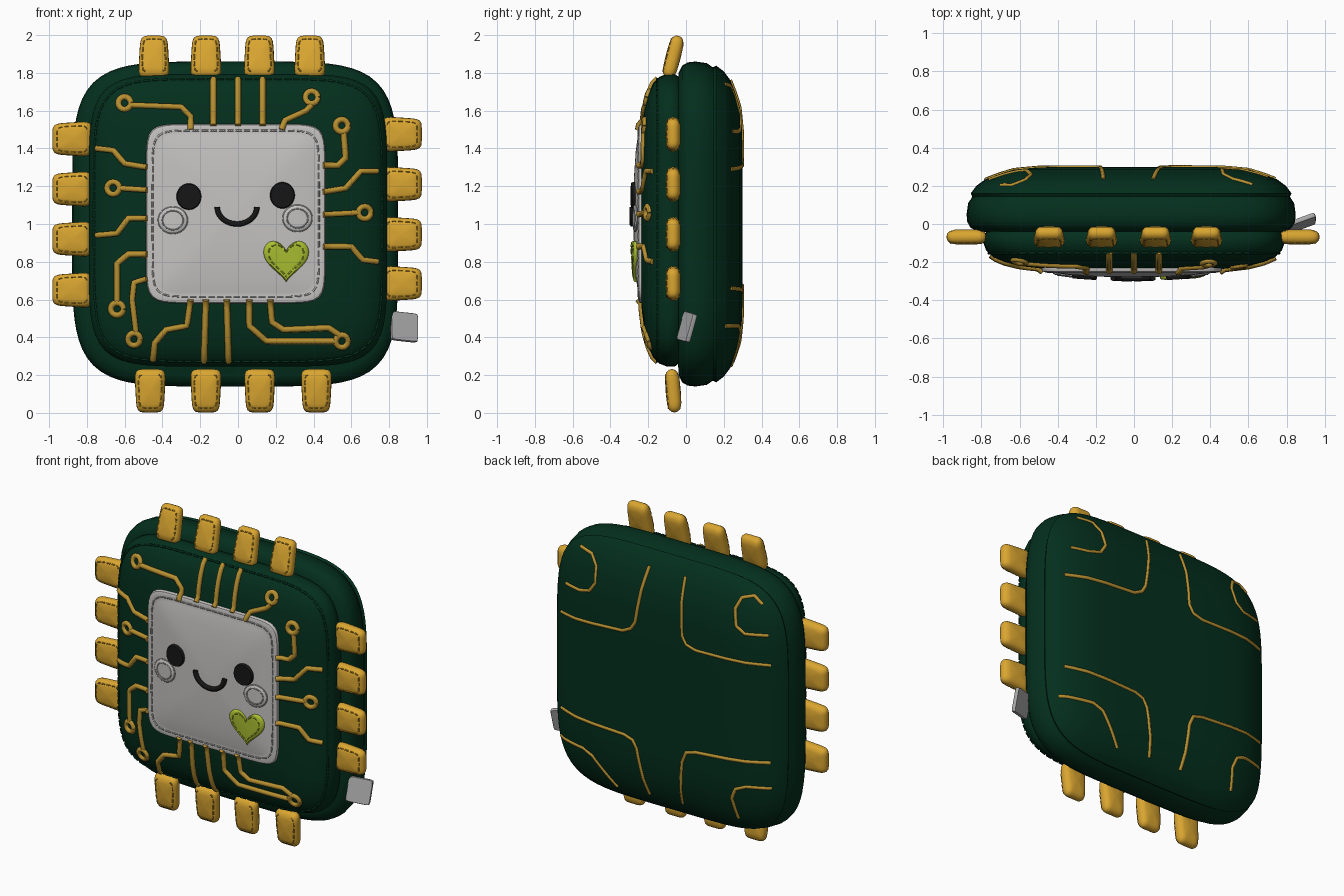
import bpy, bmesh, math
from mathutils import Matrix, Vector
from mathutils.bvhtree import BVHTree

if "Cube" in bpy.data.objects:
    bpy.data.objects.remove(bpy.data.objects["Cube"])


def material(name, r, g, b):
    m = bpy.data.materials.new(name)
    m.use_nodes = True
    m.diffuse_color = (r, g, b, 1)
    bsdf = m.node_tree.nodes["Principled BSDF"]
    bsdf.inputs["Base Color"].default_value = (r, g, b, 1)
    bsdf.inputs["Roughness"].default_value = 0.8
    return m


GREEN = material("green felt", .001, .028, .012)
GOLD = material("gold felt", .7, .38, .03)
THREAD = material("gold thread", .47, .275, .03)
BROWN = material("dark gold thread", .45, .25, .022)
GREY = material("light grey felt", .56, .55, .54)
MID_GREY = material("mid grey cloth", .4, .4, .4)
BLACK = material("black felt", .008, .008, .008)
LIME = material("lime felt", .4, .52, .03)
OLIVE = material("olive thread", .29, .4, .025)


def squircle(n, count=128):
    """Unit rounded square, counted round from +u."""
    pts = []
    for i in range(count):
        a = math.tau * i / count
        c, s = math.cos(a), math.sin(a)
        r = (abs(c) ** n + abs(s) ** n) ** (-1 / n)
        pts.append((c * r, s * r))
    return pts


def finish(obj, mat):
    obj.data.materials.append(mat)
    bpy.ops.object.select_all(action='DESELECT')
    bpy.context.view_layer.objects.active = obj
    obj.select_set(True)


def skin(name, rings, mat):
    """Closed smooth mesh through rings of 3D points."""
    bm = bmesh.new()
    loops = [[bm.verts.new(p) for p in ring] for ring in rings]
    for a, b in zip(loops, loops[1:]):
        for i in range(len(a)):
            bm.faces.new((a[i - 1], a[i], b[i], b[i - 1]))
    bm.faces.new(loops[0])
    bm.faces.new(loops[-1])
    bmesh.ops.recalc_face_normals(bm, faces=bm.faces)
    mesh = bpy.data.meshes.new(name)
    bm.to_mesh(mesh)
    bm.free()
    obj = bpy.data.objects.new(name, mesh)
    bpy.context.collection.objects.link(obj)
    finish(obj, mat)
    bpy.ops.object.shade_smooth_by_angle(angle=math.radians(50))
    return obj


def loft(name, profile, size, n, place, mat, taper=0, count=128):
    """Stack rounded squares along local y; profile holds (depth, scale)."""
    shape = squircle(n, count)
    rings = [[place @ Vector((u * s * size[0] * (1 - taper * v * s), d, v * s * size[1]))
              for u, v in shape] for d, s in profile]
    return skin(name, rings, mat)


# Cushion body: wide back half, smaller padded front panel, face plate
back = loft("back_cushion", [(-.045, .7), (-.04, .93), (-.02, .975), (.01, .995), (.05, 1),
            (.11, .99), (.135, .97), (.145, .965), (.16, .975), (.2, .94), (.235, .885),
            (.26, .81), (.285, .72), (.297, .58), (.3, .35), (.3, .05)],
            (.863, .86), 5, Matrix.Translation((-.015, 0, 1)), GREEN)
front = loft("front_cushion", [(0, .93), (-.03, .97), (-.06, 1), (-.1, 1), (-.14, .98),
             (-.175, .935), (-.2, .86), (-.22, .76), (-.235, .6), (-.24, .3), (-.24, .05)],
             (.79, .775), 6, Matrix.Translation((0, 0, 1.02)), GREEN)
plate = loft("face_plate", [(-.2, .99), (-.235, 1), (-.248, .99), (-.254, .95), (-.25, .92),
             (-.254, .88), (-.266, .7), (-.275, .42), (-.28, .05)],
             (.475, .475), 10, Matrix.Translation((-.012, 0, 1.055)), GREY)

# Combined surface on which details are laid
verts, polys = [], []
for part in (back, front, plate):
    start = len(verts)
    verts += [v.co.copy() for v in part.data.vertices]
    polys += [[start + i for i in p.vertices] for p in part.data.polygons]
surface = BVHTree.FromPolygons(verts, polys)


def lay(x, z, lift=0, side=-1):
    hit = surface.ray_cast(Vector((x, side, z)), Vector((0, -side, 0)))[0]
    return Vector((x, (hit.y if hit else 0) + side * lift, z))


def resample(path, step):
    out = [Vector(path[0])]
    for a, b in zip(path, path[1:]):
        a, b = Vector(a), Vector(b)
        k = max(1, round((b - a).length / step))
        out += [a.lerp(b, i / k) for i in range(1, k + 1)]
    return out


def drape(path, lift=.001, side=-1):
    return [lay(p.x, p.y, lift, side) for p in resample(path, .025)]


def hundredths(path):
    return [(x / 100, z / 100) for x, z in path]


def dashes(path, dash=.036, gap=.012):
    pts = resample(path, .006)
    on, period = round(dash / .006), round((dash + gap) / .006)
    return [pts[i:i + on + 1:2] for i in range(0, len(pts) - on, period)]


def tubes(name, paths, radius, mat):
    curve = bpy.data.curves.new(name, 'CURVE')
    curve.dimensions = '3D'
    curve.bevel_depth = radius
    curve.bevel_resolution = 1
    curve.use_fill_caps = True
    for path in paths:
        spline = curve.splines.new('POLY')
        spline.points.add(len(path) - 1)
        for sp, p in zip(spline.points, path):
            sp.co = (*p, 1)
    obj = bpy.data.objects.new(name, curve)
    bpy.context.collection.objects.link(obj)
    finish(obj, mat)
    bpy.ops.object.convert(target='MESH')
    bpy.ops.object.shade_smooth()


def oval(x, z, rx, rz, count=32):
    return [(x + rx * math.cos(math.tau * i / count), z + rz * math.sin(math.tau * i / count))
            for i in range(count)]


def closed(pts):
    return pts + pts[:1]


def scaled(pts, x, z, s):
    return [(x + (px - x) * s, z + (pz - z) * s) for px, pz in pts]


def patch(name, pts, x, z, thick, mat):
    """Padded patch following the surface."""
    steps = [(1, -.01), (1, thick * .5), (.93, thick), (.6, thick), (.1, thick)]
    skin(name, [[lay(px, pz, lift) for px, pz in scaled(pts, x, z, s)] for s, lift in steps], mat)


# Seam stitching around front panel and face plate
edge = [(u * .762, 1.02 + v * .748) for u, v in squircle(6)]
tubes("panel_stitches", dashes(drape(closed(edge))), .007, GREEN)
edge = [(-.012 + u * .44, 1.055 + v * .44) for u, v in squircle(10)]
tubes("plate_stitches", dashes(drape(closed(edge))), .005, MID_GREY)

# Front circuit traces, in hundredths of a unit, and their end rings
top = [[(-57, 163), (-30, 162), (-25, 157), (-25, 150)], [(-13, 177), (-13, 152)],
       [(0, 177), (0, 152)], [(13, 177), (13, 152)],
       [(39, 163), (36, 160), (25, 155), (23, 150)]]
right = [[(56, 148), (57, 135), (53, 131), (45, 131)], [(74, 128), (65, 128), (57, 119), (45, 117)],
         [(64, 106), (45, 105)], [(74, 80), (66, 81), (60, 88), (45, 88)]]
left = [[(-75, 140), (-66, 139), (-60, 132), (-48, 130)], [(-63, 119), (-48, 118)],
        [(-75, 94), (-64, 95), (-58, 103), (-48, 103)],
        [(-64, 58), (-64, 79), (-58, 84), (-48, 84)], [(-54, 43), (-56, 60), (-55, 69), (-48, 71)]]
bottom = [[(-45, 28), (-44, 37), (-38, 44), (-27, 46), (-25, 60)], [(-18, 27), (-17, 60)],
          [(-5, 27), (-6, 60)], [(6, 60), (6, 46), (15, 38), (51, 38)],
          [(17, 60), (18, 48), (24, 44), (48, 45), (54, 41)]]
ends = [(-60, 164), (-66, 119), (-64, 55), (-55, 39), (39, 167), (55, 152), (67, 106), (55, 38)]
paths = [drape(hundredths(p)) for p in top + right + left + bottom]
paths += [drape(closed(oval(x, z, .033, .033, 16))) for x, z in hundredths(ends)]
tubes("front_traces", paths, .017, THREAD)

# Back traces: one bent line and one corner loop per quarter
lines = [[(10, 176), (16, 140), (19, 135), (25, 132), (74, 129)],
         [(-16, 176), (-18, 140), (-21, 135), (-28, 133), (-78, 134)],
         [(9, 27), (15, 57), (18, 62), (24, 64), (74, 66)],
         [(-15, 27), (-18, 57), (-21, 64), (-28, 66), (-78, 70)]]
loops = [[(62, 174), (52, 173), (47, 167), (46, 157), (50, 151), (58, 149), (70, 149)],
         [(-76, 153), (-62, 152), (-56, 156), (-54, 166), (-57, 173), (-64, 175), (-70, 171)],
         [(76, 46), (55, 46), (48, 43), (42, 36), (33, 25)],
         [(-55, 28), (-53, 42), (-56, 49), (-63, 52), (-78, 53)]]
tubes("back_traces", [drape(hundredths(p), -.003, 1) for p in lines + loops], .012, THREAD)

# Contact pins: plump tapered pads with stitching on the front
PAD = [(-.04, .05), (-.038, .6), (-.03, .85), (-.016, .97), (0, 1),
       (.016, .97), (.03, .85), (.038, .6), (.04, .05)]
pins = [("top", x, 1.885, 0, -.25) for x in (-.445, -.17, .113, .38)]
pins += [("bottom", x, .117, 180, -.08) for x in (-.465, -.17, .115, .415)]
pins += [("right", -.878, z, -90, 0) for z in (1.45, 1.185, .92, .65)]
pins += [("left", .868, z, 90, 0) for z in (1.475, 1.21, .945, .685)]
stitches = []
for side, x, z, turn, tilt in pins:
    place = (Matrix.Translation((x, -.068, z)) @ Matrix.Rotation(math.radians(turn), 4, 'Y')
             @ Matrix.Rotation(tilt, 4, 'X'))
    size = (.078, .115) if side in ("top", "bottom") else (.088, .105)
    loft(side + "_pin", PAD, size, 6, place, GOLD, .08, 48)
    arch = squircle(6, 40)
    arch = arch[-6:] + arch[:27]
    line = [place @ Vector((u * .78 * size[0] * (1 - .06 * v), -.033, v * .78 * size[1]))
            for u, v in arch]
    stitches += dashes(line, .024, .012)
tubes("pin_stitches", stitches, .004, BROWN)

# Face
for name, x, z in (("right", -.26, 1.145), ("left", .235, 1.152)):
    patch(name + "_eye", oval(x, z, .066, .07), x, z, .018, BLACK)
for name, x, z in (("right", -.345, 1.02), ("left", .315, 1.03)):
    patch(name + "_cheek", oval(x, z, .077, .07), x, z, .01, GREY)
    rims = [drape(closed(oval(x, z, .077 * s, .07 * s)), lift) for s, lift in ((1, .003), (.72, .009))]
    tubes(name + "_cheek_stitches", rims, .004, MID_GREY)
smile = [(-.005 + .105 * math.cos(a), 1.09 + .09 * math.sin(a))
         for a in [math.pi * (1 + i / 20) for i in range(21)]]
tubes("smile", [drape(smile, .005)], .016, BLACK)

# Heart patch
hx, hz = .255, .82
heart = []
for i in range(48):
    t = math.tau * i / 48
    across = math.copysign(abs(math.sin(t)) ** 2.4, math.sin(t))
    up = 13 * math.cos(t) - 5 * math.cos(2 * t) - 2 * math.cos(3 * t) - math.cos(4 * t)
    heart.append((hx + .12 * across, hz + .0075 * up))
patch("heart", heart, hx, hz, .016, LIME)
tubes("heart_stitches", dashes(drape(closed(scaled(heart, hx, hz, .78)), .015), .024), .004, OLIVE)

# Side tag
place = (Matrix.Translation((.88, .005, .455)) @ Matrix.Rotation(.35, 4, 'Z')
         @ Matrix.Rotation(.1, 4, 'Y') @ Matrix.Rotation(-.25, 4, 'X'))
loft("side_tag", [(-.012, .97), (-.008, 1), (.008, 1), (.012, .97)], (.075, .078), 14, place,
     MID_GREY, 0, 40)
